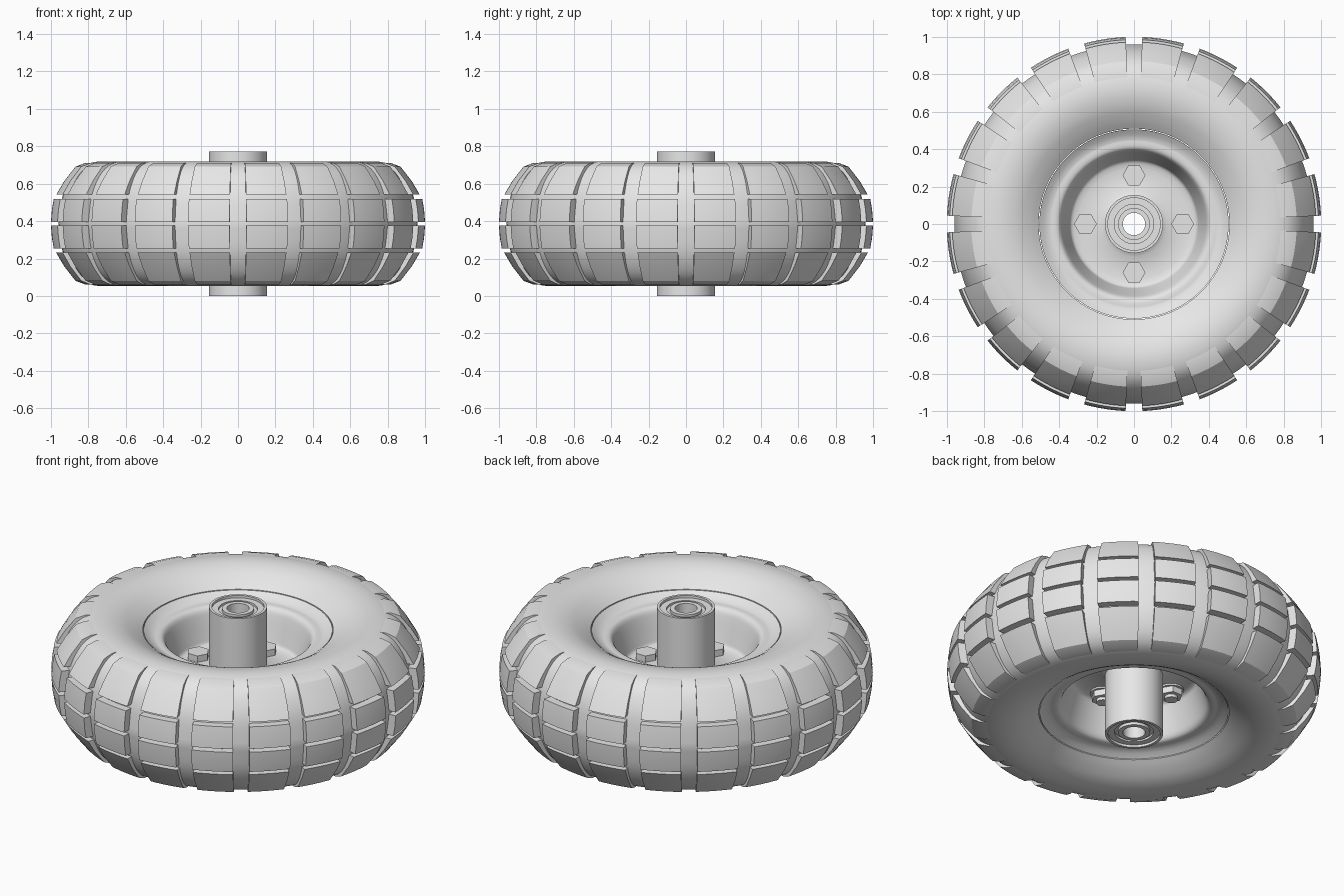
import bpy
import bmesh
from math import cos, sin, pi, radians
from mathutils import Vector

if "Cube" in bpy.data.objects:
    bpy.data.objects.remove(bpy.data.objects["Cube"])

MID = 0.386      # height of the wheel's middle plane
LUGS = 20        # tread columns around the wheel

grey = bpy.data.materials.new("light grey")
grey.use_nodes = True
grey.diffuse_color = (0.8, 0.8, 0.8, 1)
grey.node_tree.nodes["Principled BSDF"].inputs["Base Color"].default_value = (0.8, 0.8, 0.8, 1)


def spline(points, steps=4):
    """Catmull-Rom curve through a few profile points."""
    pts = [Vector(p) for p in [points[0], *points, points[-1]]]
    out = []
    for a, b, c, d in zip(pts, pts[1:], pts[2:], pts[3:]):
        for i in range(steps):
            t = i / steps
            out.append(0.5 * (2 * b + (c - a) * t + (2 * a - 5 * b + 4 * c - d) * t ** 2
                              + (3 * b - a - 3 * c + d) * t ** 3))
    return [tuple(p) for p in out] + [points[-1]]


def mirrored(profile):
    """Half profile plus its reflection in the middle plane."""
    return list(profile) + [(r, -h) for r, h in reversed(profile) if h != 0]


def lathe(bm, profile, segments, start=0.0, sweep=2 * pi, closed=True, centre=(0, 0)):
    """Turn a (radius, height) profile about a vertical axis."""
    full = sweep >= 2 * pi
    rings = []
    for i in range(segments if full else segments + 1):
        a = start + sweep * i / segments
        rings.append([bm.verts.new((centre[0] + r * cos(a), centre[1] + r * sin(a), MID + h))
                      for r, h in profile])
    pairs = list(zip(rings, rings[1:] + rings[:1])) if full else list(zip(rings, rings[1:]))
    n = len(profile)
    for one, two in pairs:
        for j in range(n if closed else n - 1):
            k = (j + 1) % n
            bm.faces.new((one[j], two[j], two[k], one[k]))


def finish(bm, name, angle=25):
    """Cap open ends and turn the bmesh into a shaded object."""
    bmesh.ops.holes_fill(bm, edges=bm.edges[:], sides=0)
    bmesh.ops.recalc_face_normals(bm, faces=bm.faces[:])
    mesh = bpy.data.meshes.new(name)
    bm.to_mesh(mesh)
    bm.free()
    mesh.materials.append(grey)
    ob = bpy.data.objects.new(name, mesh)
    bpy.context.scene.collection.objects.link(ob)
    bpy.ops.object.select_all(action='DESELECT')
    ob.select_set(True)
    bpy.context.view_layer.objects.active = ob
    bpy.ops.object.shade_smooth_by_angle(angle=radians(angle))


# Tyre body
bm = bmesh.new()
body = spline([(0.51, 0.25), (0.56, 0.283), (0.63, 0.317), (0.71, 0.333), (0.79, 0.325),
               (0.85, 0.295), (0.90, 0.235), (0.94, 0.14), (0.96, 0)])
lathe(bm, mirrored(body), 120)
finish(bm, "tyre_body", 40)

# Tread blocks: shoulder and centre rows, repeated around and on both sides
shoulder = [(0.77, 0.327), (0.82, 0.324), (0.87, 0.305), (0.93, 0.228), (0.973, 0.155),
            (0.90, 0.155), (0.86, 0.22), (0.80, 0.29)]
row = [(0.92, 0.133), (0.986, 0.133), (0.996, 0.075), (1.001, 0.01), (0.92, 0.01)]
gap = radians(2.55)
for name, block in (("shoulder_tread", shoulder), ("centre_tread", row)):
    bm = bmesh.new()
    for i in range(LUGS):
        for side in (1, -1):
            lathe(bm, [(r, side * h) for r, h in block], 6,
                  start=i * 2 * pi / LUGS + gap, sweep=2 * pi / LUGS - 2 * gap)
    finish(bm, name)

# Rim: flange, lip, deep well and central disc
bm = bmesh.new()
well = spline([(0.45, 0.215), (0.415, 0.213), (0.395, 0.198), (0.38, 0.16),
               (0.35, 0.06), (0.335, 0.025), (0.30, 0.014)])
rim = [(0.506, 0.0), (0.506, 0.247), (0.48, 0.228)] + well + [(0.175, 0.014), (0.15, 0.03)]
lathe(bm, mirrored(rim), 96)
finish(bm, "rim", 35)

# Hub tube with recessed bearings and open bore
bm = bmesh.new()
hub = [(0.155, 0.386), (0.14, 0.386), (0.14, 0.372), (0.105, 0.372), (0.105, 0.36),
       (0.085, 0.36), (0.085, 0.376), (0.06, 0.376)]
lathe(bm, mirrored(hub), 64)
finish(bm, "hub")

# Four bolts: hex head above, washer, nut and shank end below
bm = bmesh.new()
for i in range(4):
    c = (0.26 * cos(i * pi / 2), 0.26 * sin(i * pi / 2))
    for radius, low, high, sides in ((0.061, 0.01, 0.052, 6), (0.068, -0.024, -0.01, 24),
                                     (0.061, -0.06, -0.024, 6), (0.035, -0.078, -0.06, 24)):
        lathe(bm, [(radius, low), (radius, high)], sides, closed=False, centre=c)
finish(bm, "bolts")
